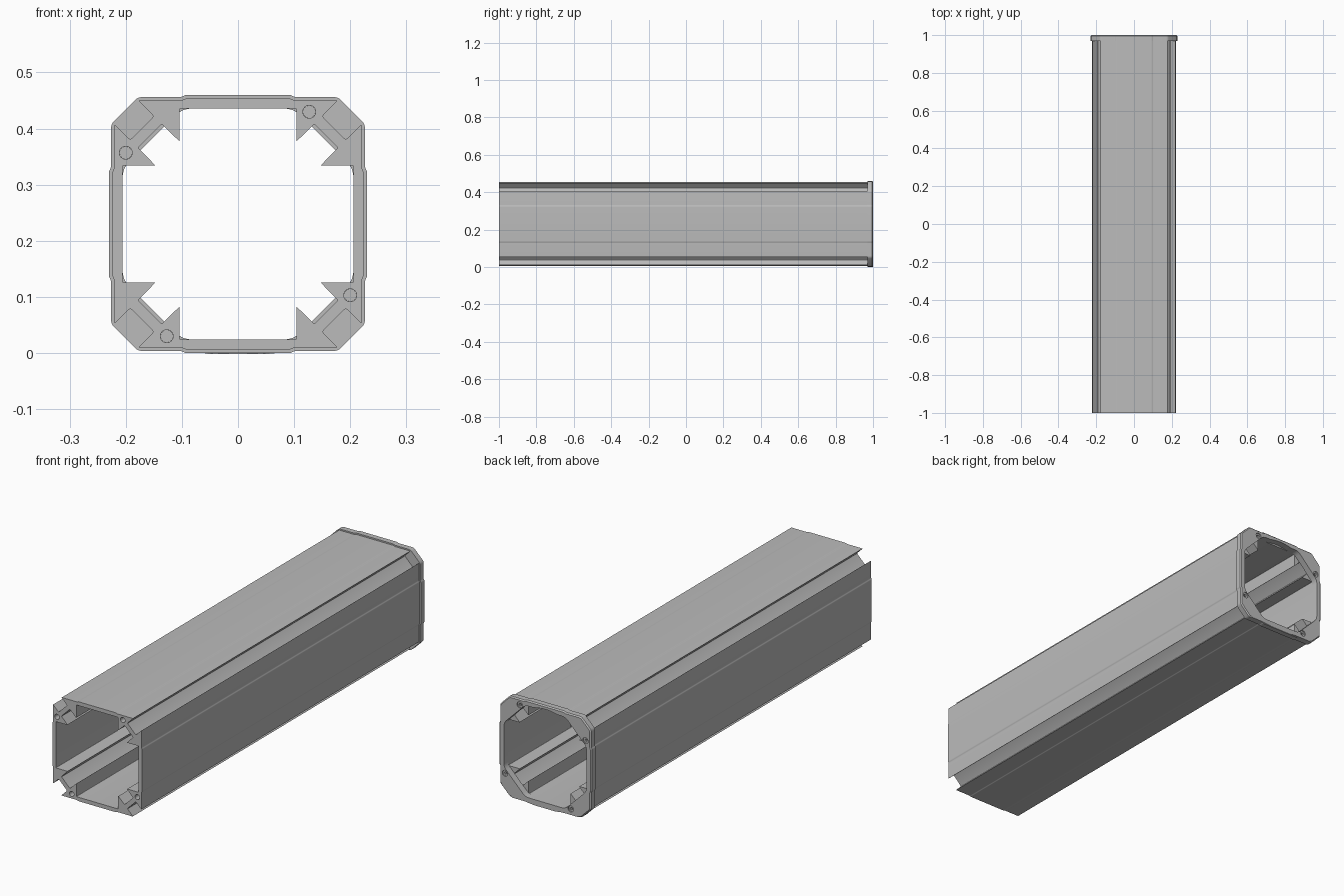
import bpy
import bmesh
import math
from mathutils import Vector

cube = bpy.data.objects.get("Cube")
if cube:
    bpy.data.objects.remove(cube, do_unlink=True)

CENTRE_Z = 0.23
JOINT_Y = 0.97

metal = bpy.data.materials.new("light grey metal")
metal.use_nodes = True
GREY = (0.5, 0.5, 0.5, 1)
metal.diffuse_color = GREY
metal.node_tree.nodes["Principled BSDF"].inputs["Base Color"].default_value = GREY


def four_fold(half):
    """Mirror an eighth of an outline on the diagonal, then turn it four times."""
    quarter = half + [(y, x) for x, y in reversed(half)]
    points = []
    for _ in range(4):
        points += quarter
        quarter = [(y, -x) for x, y in quarter]
    return points


def rounded(points, cut, steps=4):
    """Round every corner, starting a distance cut away from it."""
    result = []
    for i, p in enumerate(points):
        p = Vector(p)
        a, b = Vector(points[i - 1]) - p, Vector(points[(i + 1) % len(points)]) - p
        d = min(cut, a.length * 0.45, b.length * 0.45)
        a, b = a.normalized() * d, b.normalized() * d
        for s in range(steps + 1):
            t = s / steps
            q = p + a * (1 - t) ** 2 + b * t ** 2
            result.append((q.x, q.y))
    return result


def circle(centre, radius, sides=24):
    return [(centre[0] + radius * math.cos(math.tau * i / sides),
             centre[1] + radius * math.sin(math.tau * i / sides)) for i in range(sides)]


def finish(obj):
    obj.data.materials.clear()
    obj.data.materials.append(metal)
    bpy.ops.object.select_all(action="DESELECT")
    obj.select_set(True)
    bpy.context.view_layer.objects.active = obj
    bpy.ops.object.shade_smooth_by_angle(angle=math.radians(30))


def extruded(name, outlines, y0, y1, bevel_rim=False):
    """Extrude a cross-section with holes along y."""
    curve = bpy.data.curves.new(name, "CURVE")
    curve.dimensions = "2D"
    curve.fill_mode = "BOTH"
    curve.extrude = (y1 - y0) / 2
    for outline in outlines:
        spline = curve.splines.new("POLY")
        spline.points.add(len(outline) - 1)
        for point, (x, y) in zip(spline.points, outline):
            point.co = (x, y, 0, 1)
        spline.use_cyclic_u = True
    obj = bpy.data.objects.new(name, curve)
    bpy.context.collection.objects.link(obj)
    bpy.ops.object.select_all(action="DESELECT")
    obj.select_set(True)
    bpy.context.view_layer.objects.active = obj
    bpy.ops.object.convert(target="MESH")
    obj = bpy.context.view_layer.objects.active

    bm = bmesh.new()
    bm.from_mesh(obj.data)
    bmesh.ops.remove_doubles(bm, verts=bm.verts, dist=0.00001)
    for v in bm.verts:
        x, y, z = v.co
        v.co = (x, (y0 + y1) / 2 - z, y + CENTRE_Z)
    bmesh.ops.recalc_face_normals(bm, faces=bm.faces)
    if bevel_rim:
        def on_rim(v):
            return v.co.y > y1 - 0.001 and abs(v.co.x) + abs(v.co.z - CENTRE_Z) > 0.22 \
                and (max(abs(v.co.x), abs(v.co.z - CENTRE_Z)) > 0.22)
        rim = [e for e in bm.edges if all(on_rim(v) for v in e.verts)
               and len(e.link_faces) == 2 and e.calc_face_angle() > 1]
        # also the straight chamfers, whose ends both lie on the rim
        bmesh.ops.bevel(bm, geom=rim, offset=0.005, segments=1, affect="EDGES")
    bm.to_mesh(obj.data)
    bm.free()
    finish(obj)
    return obj


# Screw centres, one per corner
screws = []
x, y = 0.127, 0.2
for _ in range(4):
    screws.append((x, y))
    x, y = y, -x

# Tube: faces with a slight raised middle, corner grooves and inner arms
tube_outer = rounded(four_fold([(0.094, 0.2235), (0.1, 0.2205), (0.1785, 0.2205), (0.15, 0.192)]), 0.004)
tube_inner = rounded(four_fold([(0.104, 0.206), (0.104, 0.147), (0.136, 0.178)]), 0.003)
extruded("tube", [tube_outer, tube_inner] + [circle(c, 0.0115) for c in screws], -1, JOINT_Y)

# End cap: larger rim, eight-sided opening with a shallow arch at the top
cap_outer = rounded(four_fold([(0.094, 0.23), (0.1, 0.2265), (0.178, 0.2265)]), 0.009)
cap_inner = rounded(four_fold([(0.099, 0.206)]), 0.018)
cap_inner += [(0.06 * t, 0.206 + 0.008 * math.cos(t * math.pi / 2))
              for t in (i / 6 for i in range(-6, 7))]
extruded("end_cap", [cap_outer, cap_inner] + [circle(c, 0.0135) for c in screws],
         JOINT_Y, 1, bevel_rim=True)

# Screws: sunk heads with a hexagonal socket
for i, c in enumerate(screws):
    extruded(f"screw_head_{i + 1}", [circle(c, 0.0133), circle(c, 0.006, 6)], 0.984, 0.995)
    extruded(f"screw_shank_{i + 1}", [circle(c, 0.0113)], 0.9, 0.985)
